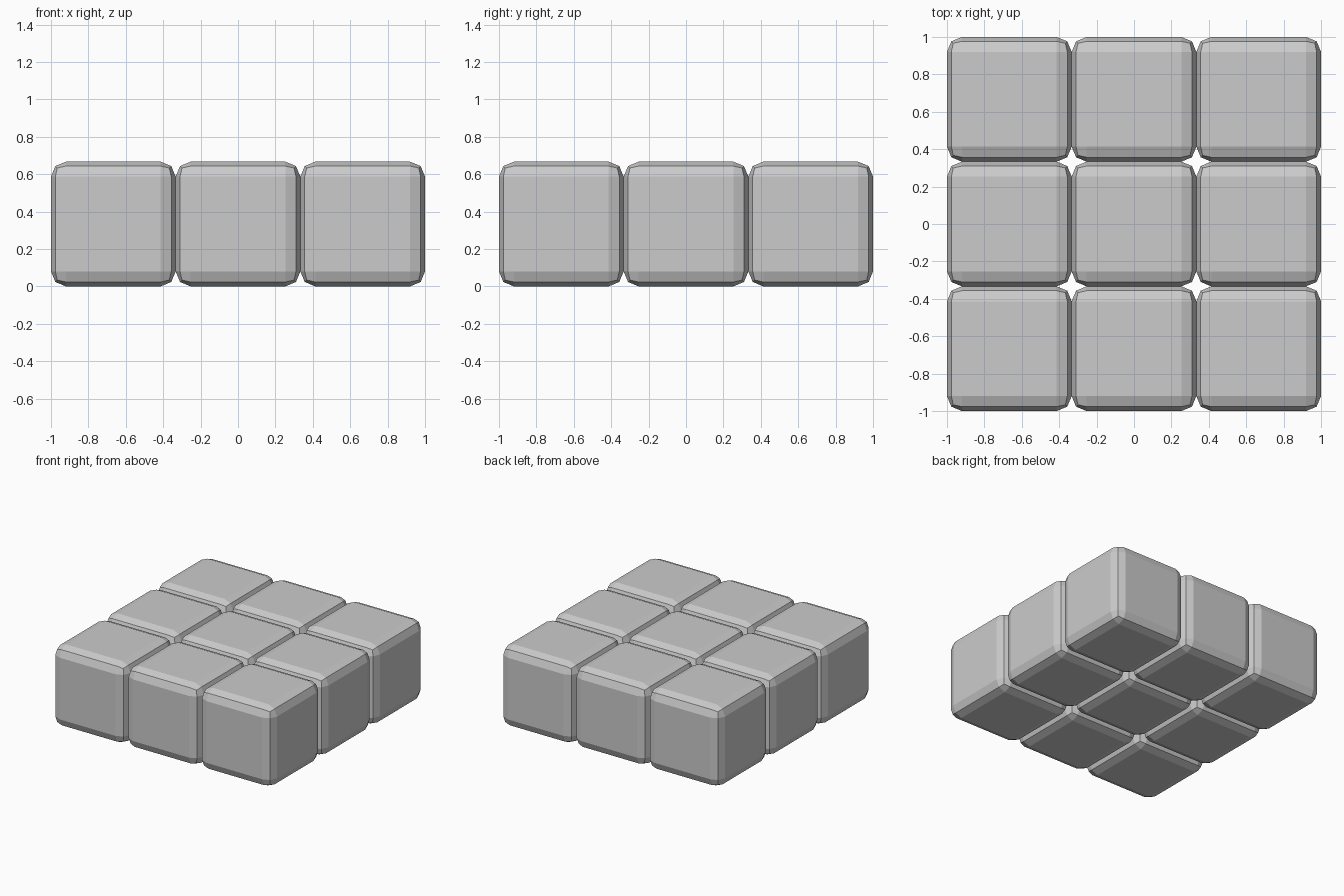
import bpy, bmesh

if "Cube" in bpy.data.objects:
    bpy.data.objects.remove(bpy.data.objects["Cube"])

SIZE = 2 / 3      # side of one block
BEVEL = 0.08      # rounded edge width

# One block with two-step rounded edges, flat shaded
mesh = bpy.data.meshes.new("block")
bm = bmesh.new()
bmesh.ops.create_cube(bm, size=SIZE)
bmesh.ops.bevel(bm, geom=bm.edges[:], offset=BEVEL, offset_type='OFFSET',
                segments=2, profile=0.5, affect='EDGES')
bm.to_mesh(mesh)
bm.free()

# Three by three grid of touching blocks
for row in range(3):
    for col in range(3):
        block = bpy.data.objects.new(f"block_{row + 1}_{col + 1}", mesh)
        block.location = ((col - 1) * SIZE, (row - 1) * SIZE, SIZE / 2)
        bpy.context.collection.objects.link(block)
